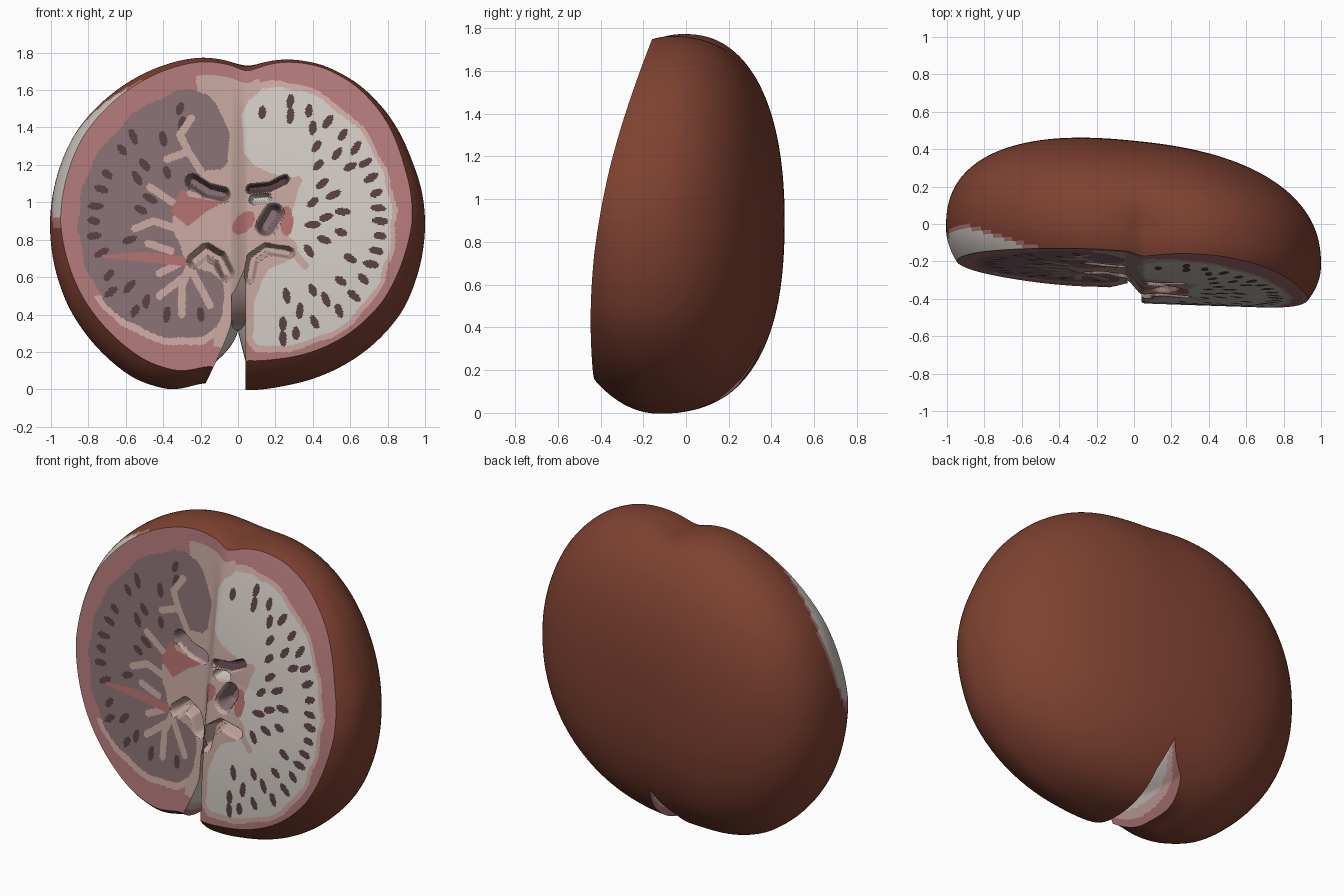
import bpy, bmesh, math

if "Cube" in bpy.data.objects:
    bpy.data.objects.remove(bpy.data.objects["Cube"])

N, RINGS, SHELL = 640, 122, 46
PF, PB = 2.0, 2.4                            # roundness in front of and behind the rim
CZ = 0.9                                     # height of the polar centre

# ---- colours
def lin(*rgb):
    return [((c / 255 + 0.055) / 1.055) ** 2.4 for c in rgb] + [1]

COLOURS = [("skin_brown_red", (127, 66, 49)), ("rind_pink", (174, 118, 118)),
           ("light_pink", (200, 165, 160)), ("pale_flesh", (205, 198, 191)),
           ("mauve_flesh", (133, 109, 113)), ("beige_core", (193, 163, 155)),
           ("dark_seed", (86, 63, 65)), ("rose", (173, 110, 108))]
SKIN, PINK, LIGHT, PALE, MAUVE, BEIGE, SEED, ROSE = range(8)
MATS = []
for name, rgb in COLOURS:
    m = bpy.data.materials.new(name)
    m.diffuse_color = lin(*rgb)
    m.use_nodes = True
    m.node_tree.nodes["Principled BSDF"].inputs["Base Color"].default_value = m.diffuse_color
    MATS.append(m)

# ---- silhouette seen from the front, as a smoothed polar radius table
OUTLINE = [(1, .87), (.97, .65), (.88, .42), (.7, .22), (.45, .075), (.25, .02), (.05, -.005),
           (-.17, .045), (-.35, -.005), (-.55, .055), (-.75, .22), (-.91, .45), (-.985, .68),
           (-1.005, .9), (-.965, 1.15), (-.87, 1.37), (-.71, 1.55), (-.5, 1.69), (-.3, 1.76),
           (-.18, 1.775), (-.05, 1.755), (.05, 1.715), (.14, 1.75), (.27, 1.765), (.45, 1.735),
           (.64, 1.635), (.81, 1.46), (.93, 1.22), (.985, 1.05)]
polar = sorted((math.atan2(z - CZ, x) % math.tau, math.hypot(x, z - CZ)) for x, z in OUTLINE)
polar = [(polar[-1][0] - math.tau, polar[-1][1])] + polar + [(polar[0][0] + math.tau, polar[0][1])]

def smooth(r, times):
    for _ in range(times):
        r = [(r[i - 1] + 2 * r[i] + r[(i + 1) % N]) / 4 for i in range(N)]
    return r

R = []
for i in range(N):
    a = i * math.tau / N
    for (a0, r0), (a1, r1) in zip(polar, polar[1:]):
        if a0 <= a <= a1:
            R.append(r0 + (r1 - r0) * (a - a0) / (a1 - a0))
            break
R = smooth(R, 36)
R_BACK = smooth(R, 900)                      # the top crease fades towards the back

# ---- cut face depth, with hollows given as thick strokes
HOLES = [([(-.24, 1.11), (-.16, 1.06), (-.08, 1.04)], .045, .13, MAUVE),
         ([(.07, 1.07), (.17, 1.08), (.25, 1.12)], .03, .07, SEED),
         ([(.09, 1.015), (.15, 1.02)], .032, .08, PALE),
         ([(.15, .87), (.19, .94)], .06, .12, MAUVE),
         ([(-.23, .69), (-.17, .74), (-.1, .7), (-.06, .62)], .045, .12, BEIGE),
         ([(.06, .6), (.08, .7), (.15, .75), (.27, .73)], .035, .09, BEIGE)]

def stroke(x, z, pts):                       # distance to a polyline
    best = 9
    for (ax, az), (bx, bz) in zip(pts, pts[1:]):
        dx, dz = bx - ax, bz - az
        t = min(1, max(0, ((x - ax) * dx + (z - az) * dz) / (dx * dx + dz * dz)))
        best = min(best, math.hypot(x - ax - t * dx, z - az - t * dz))
    return best

def step(t):
    t = min(1, max(0, t))
    return t * t * (3 - 2 * t)

def face_y(x, z):
    left = -.36 - .052 * x + .123 * z
    fade = min(1, .4 + .6 * z, max(.1, 2.2 - 1.2 * z))
    right = -.457 + .14 * max(0, z - .3) ** 2 + .07 * max(0, 1 - x / .9) * fade
    y = left + (right - left) * step((x + .05) / .11)
    if abs(x) < .35 and .5 < z < 1.2:
        y += max(h[2] * step(1.4 * (1 - stroke(x, z, h[0]) / h[1])) for h in HOLES)
    return y

def mid_y(x, z, u=0):
    return -.12 - .1 * x + .1 * max(0, z - CZ) * (1 - max(0, u))

def shell_k(u):                              # shell scale at relative depth u
    p = PB if u > 0 else PF
    return max(0, 1 - abs(u) ** p) ** (1 / p)

# ---- body: fine polar disc in front, bulging shell behind
verts, faces, mats = [(0, face_y(0, CZ), CZ)], [], []
edge_k, edge_u = [], []
for i in range(N):
    a = i * math.tau / N
    k = .95
    for _ in range(14):
        x, z = k * R[i] * math.cos(a), CZ + k * R[i] * math.sin(a)
        u = min(.4, (face_y(x, z) - mid_y(x, z)) / .53)
        k = (k + shell_k(u)) / 2
    edge_k.append(k)
    edge_u.append(u)
for j in range(1, RINGS + 1):
    for i in range(N):
        a, r = i * math.tau / N, R[i] * edge_k[i] * j / RINGS
        x, z = r * math.cos(a), CZ + r * math.sin(a)
        verts.append((x, face_y(x, z), z))
for j in range(1, SHELL):
    for i in range(N):
        a, u0 = i * math.tau / N, edge_u[i]
        p0 = math.copysign(math.asin(abs(u0) ** ((PB if u0 > 0 else PF) / 2)), u0)
        p = p0 + (math.pi / 2 - p0) * j / SHELL
        e = 2 / (PB if p > 0 else PF)
        u = math.copysign(abs(math.sin(p)) ** e, p)
        w = step(u / .6)
        r = (R[i] * (1 - w) + R_BACK[i] * w) * math.cos(p) ** e
        x, z = r * math.cos(a), CZ + r * math.sin(a)
        verts.append((x, mid_y(x, z, u) + u * (.565 if u > 0 else .53), z))
verts.append((0, .445, CZ))
for i in range(N):
    n = (i + 1) % N
    faces.append((0, 1 + i, 1 + n))
    mats.append(PALE)
    for j in range(RINGS + SHELL - 2):
        b = 1 + j * N
        faces.append((b + i, b + N + i, b + N + n, b + n))
        mats.append(PALE if j < RINGS - 1 else SKIN)
    b = 1 + (RINGS + SHELL - 2) * N
    faces.append((b + i, len(verts) - 1, b + n))
    mats.append(SKIN)

def make(name, verts, faces, mats):
    me = bpy.data.meshes.new(name)
    me.from_pydata(verts, [], faces)
    for m in MATS:
        me.materials.append(m)
    me.polygons.foreach_set("material_index", mats)
    bm = bmesh.new()
    bm.from_mesh(me)
    bmesh.ops.recalc_face_normals(bm, faces=bm.faces)
    bm.to_mesh(me)
    bm.free()
    ob = bpy.data.objects.new(name, me)
    bpy.context.collection.objects.link(ob)
    return ob

body = make("cut_fruit", verts, faces, mats)

# ---- slit at the bottom: a shallow channel in front, a pointed tip behind
cv, cf, M, H = [], [], 80, 44
for s in range(M + 1):
    y = -.7 + 1.3 * s / M
    roof = .31 + .55 * min(1, max(0, (.35 - y) / .8)) ** 5
    zs = [-.1 + (roof + .1) * q / H for q in range(H + 1)]
    taper = [1 - (1 - min(1, max(.06, (roof - z) / .16))) * step((y + .2) / .3) for z in zs]
    cv += [((-.035 - .115 * max(0, (.36 - z) / .28) ** 1.2) * t, y, z) for z, t in zip(zs, taper)]
    cv += [(.04 * t, y, z) for z, t in reversed(list(zip(zs, taper)))]
L = 2 * (H + 1)
for s in range(M):
    cf += [(s * L + q, s * L + (q + 1) % L, (s + 1) * L + (q + 1) % L, (s + 1) * L + q) for q in range(L)]
cf += [tuple(range(L)), tuple(range(M * L, M * L + L))]
cutter = make("slit_cutter", cv, cf, [BEIGE] * len(cf))
cutter.hide_render = True
mod = body.modifiers.new("slit", 'BOOLEAN')
mod.operation, mod.object = 'DIFFERENCE', cutter
for solver in ('MANIFOLD', 'EXACT'):
    mod.solver = solver
    dg = bpy.context.evaluated_depsgraph_get()
    dg.update()
    result = bpy.data.meshes.new_from_object(body.evaluated_get(dg))
    if len(result.vertices) not in (0, len(verts)):
        break
body.modifiers.clear()
body.data = result
bpy.data.objects.remove(cutter)

# ---- painted regions of the cut face
def soften(p):
    return [tuple(a[k] * (1 - f) + b[k] * f for k in (0, 1))
            for a, b in zip(p, p[1:] + p[:1]) for f in (.25, .75)]

def inside(p, x, z):
    hit = False
    for (ax, az), (bx, bz) in zip(p, p[1:] + p[:1]):
        if (az > z) != (bz > z) and x < ax + (bx - ax) * (z - az) / (bz - az):
            hit = not hit
    return hit

def ellipse(x, z, cx, cz, a, b, rad):
    c, s = math.cos(rad), math.sin(rad)
    u, v = x - cx, z - cz
    return ((u * c + v * s) / a) ** 2 + ((v * c - u * s) / b) ** 2

LEFT = soften([(-.06, 1.17), (-.04, 1.32), (-.09, 1.5), (-.2, 1.61), (-.4, 1.58), (-.63, 1.42),
               (-.79, 1.2), (-.86, .98), (-.84, .72), (-.75, .5), (-.56, .33), (-.3, .26), (-.14, .3),
               (-.06, .44), (-.1, .62), (-.28, .67), (-.33, .8), (-.36, .95), (-.22, 1.1), (-.2, 1.18)])
RIGHT = soften([(.05, 1.22), (.01, 1.42), (.07, 1.6), (.3, 1.62), (.52, 1.51), (.7, 1.33), (.8, 1.1),
                (.83, .9), (.79, .65), (.66, .42), (.46, .28), (.2, .22), (.08, .24), (.08, .42),
                (.13, .62), (.3, .7), (.32, .78), (.24, .85), (.3, 1.0), (.36, 1.15), (.2, 1.13)])
WEDGE = [(-.36, .95), (-.3, 1.08), (-.26, 1.03), (-.08, 1.0), (-.17, .95), (-.27, .87)]
VEINS = [[(-.2, 1.17), (-.27, 1.28), (-.31, 1.36), (-.25, 1.45)], [(-.27, 1.27), (-.38, 1.23)],
         [(-.33, .86), (-.45, .9), (-.55, .86)], [(-.35, 1.0), (-.47, 1.08)],
         [(-.25, .68), (-.3, .55), (-.3, .4)], [(-.29, .6), (-.42, .5)], [(-.24, .62), (-.15, .45)],
         [(-.3, .68), (-.42, .62)], [(-.36, .74), (-.48, .78)], [(.29, .74), (.36, .66)]]
SEEDS_L = [(-.31, 1.5), (-.3, 1.42), (-.56, 1.35), (-.62, 1.28), (-.5, 1.2), (-.54, 1.13), (-.7, 1.15),
           (-.73, 1.07), (-.76, .98), (-.77, .9), (-.77, .82), (-.73, .73), (-.69, .61), (-.68, .52),
           (-.58, .55), (-.55, .42), (-.49, .47), (-.47, 1.02), (-.52, .96), (-.58, .8), (-.4, 1.34),
           (-.38, 1.16), (-.2, .4), (-.38, .4)]
SEEDS_R = [(.13, 1.48), (.28, 1.54), (.28, 1.46), (.38, 1.49), (.4, 1.4), (.48, 1.43), (.56, 1.36),
           (.53, 1.26), (.63, 1.29), (.6, 1.19), (.68, 1.21), (.71, 1.13), (.74, 1.05), (.75, .97),
           (.76, .9), (.76, .82), (.74, .74), (.71, .67), (.67, .59), (.6, .7), (.62, .5), (.55, .58),
           (.54, .42), (.47, .48), (.4, .53), (.41, .36), (.33, .42), (.31, .3), (.24, .35), (.26, .5)]
SEEDS_R += [(.43, 1.2), (.45, 1.1), (.51, 1.04), (.4, 1.0), (.47, .92), (.56, .95), (.55, .84),
            (.46, .8), (.4, .88), (.42, 1.3), (.38, .74), (.24, .27)]

def is_seed(x, z, seeds, cx):
    for k, (sx, sz) in enumerate(seeds):
        if abs(x - sx) < .045 and abs(z - sz) < .045:
            rad = math.atan2(sz - .9, sx - cx) + (k * 37 % 30 - 15) / 57
            if ellipse(x, z, sx, sz, .036 + .004 * (k % 3), .02, rad) < 1:
                return True
    return False

def paint_front(x, z):
    i = int(math.atan2(z - CZ, x) % math.tau / math.tau * N) % N
    t = math.hypot(x, z - CZ) / (R[i] * edge_k[i])
    if abs(x) < .75 and .35 < z < 1.5:
        for pts, w, _, colour in HOLES:
            if stroke(x, z, pts) < w * .8:
                return colour
        if stroke(x, z, [(-.72, .71), (-.5, .71), (-.3, .685)]) < .008 + min(.018, max(0, .1 * (x + .7))):
            return ROSE
        if inside(WEDGE, x, z) or ellipse(x, z, .03, .89, .075, .045, .8) < 1 \
                or ellipse(x, z, .26, .9, .035, .08, 0) < 1:
            return ROSE
        if any(stroke(x, z, v) < .02 for v in VEINS):
            return BEIGE
    wx, wz = x + .006 * math.sin(31 * z), z + .006 * math.sin(27 * x)
    if x < 0 and inside(LEFT, wx, wz):
        return SEED if is_seed(x, z, SEEDS_L, -.35) else MAUVE
    if x > 0 and inside(RIGHT, wx, wz):
        return SEED if is_seed(x, z, SEEDS_R, .25) else PALE
    if .6 < z < 1.25 and abs(x) < .38 or z >= 1.25 and abs(wx + .05) < .17 and t < .92 \
            or z <= .6 and abs(x) < .13 and t < .86:
        return BEIGE
    if x > 0 and inside(RIGHT, .42 + (wx - .42) / 1.06, .92 + (wz - .92) / 1.05):
        return LIGHT
    if x < 0 and z < .5 and inside(LEFT, -.42 + (wx + .42) / 1.06, .93 + (wz - .93) / 1.06):
        return LIGHT
    return PINK

def paint_skin(x, y, z):                     # pale blemish on the left rim
    if x < -.5:
        d = -.02 - .1 * ((z - 1.26) / .36) ** 2 - y
        if .86 < z < 1.66 and d > -.02:
            return PALE if d > 0 and .92 < z < 1.6 else PINK
    return SKIN

def paint_slit(x, y, z):                     # rind shows along the slit rim
    i = int(math.atan2(z - CZ, x) % math.tau / math.tau * N) % N
    m = mid_y(x, z)
    q = math.hypot(x, z - CZ) / max(.01, R[i] * shell_k((y - m) / (.565 if y > m else .53)))
    return PINK if q > .95 else LIGHT if q > .89 else PALE if z < .34 else BEIGE

for p in result.polygons:
    x, y, z = p.center
    if p.material_index == PALE:
        p.material_index = paint_front(x, z)
    elif p.material_index == SKIN:
        p.material_index = paint_skin(x, y, z)
    else:
        p.material_index = paint_slit(x, y, z)

bpy.context.view_layer.objects.active = body
body.select_set(True)
bpy.ops.object.shade_smooth_by_angle(angle=math.radians(40))
